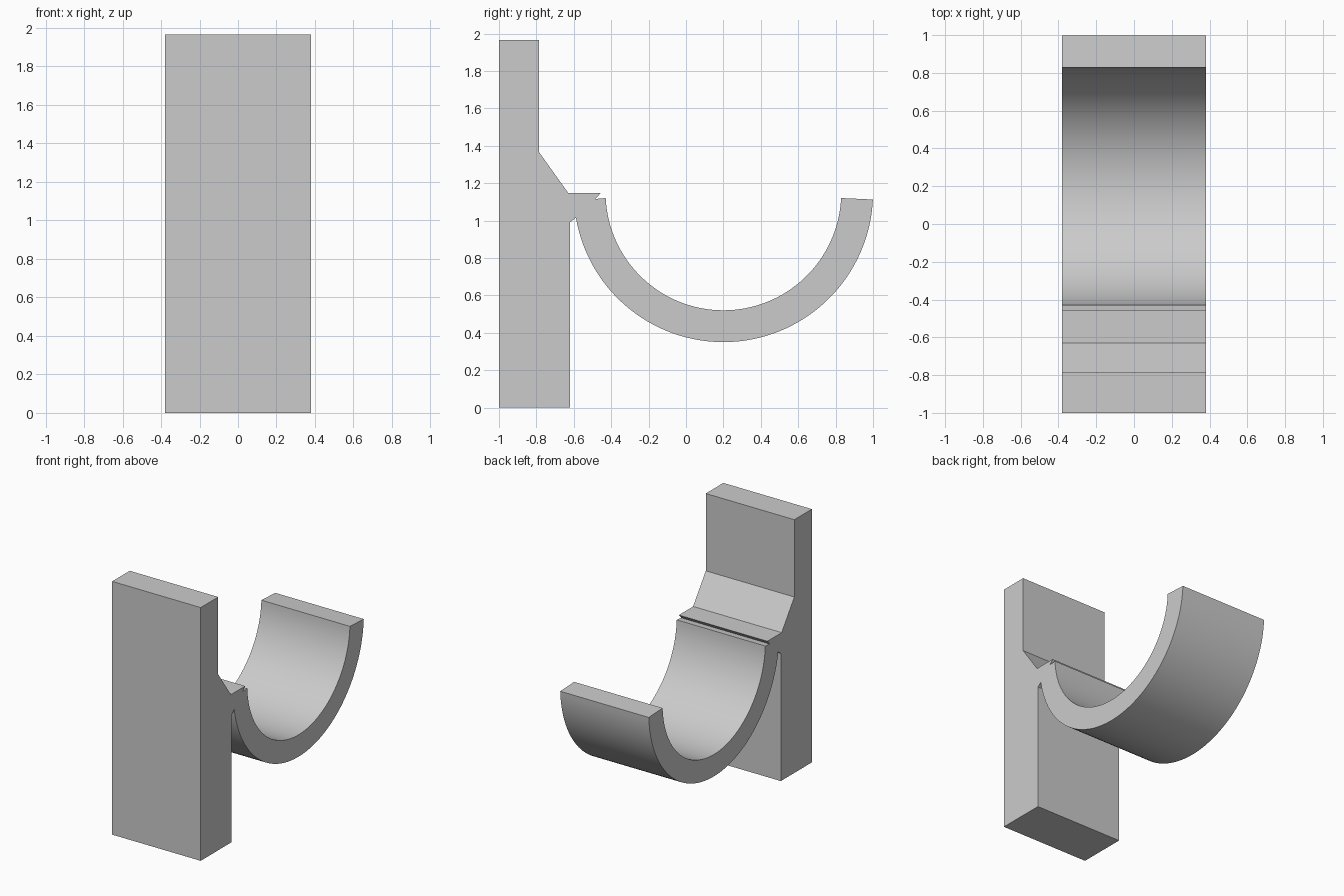
import bpy, bmesh
from math import sin, cos, radians

cube = bpy.data.objects.get("Cube")
if cube:
    bpy.data.objects.remove(cube, do_unlink=True)

HALF_WIDTH = 0.38
CENTRE_Y, CENTRE_Z = 0.2, 1.15

grey = bpy.data.materials.new("light grey")
grey.use_nodes = True
colour = (0.6, 0.6, 0.6, 1)
grey.diffuse_color = colour
grey.node_tree.nodes["Principled BSDF"].inputs["Base Color"].default_value = colour


def arc(radius, start, end, steps=64):
    """Points in y, z around the cradle centre, angles in degrees."""
    angles = [radians(start + (end - start) * i / steps) for i in range(steps + 1)]
    return [(CENTRE_Y + radius * cos(a), CENTRE_Z + radius * sin(a)) for a in angles]


# Side profile: back plate, gusset, small lip, then the cradle
profile = [(-0.62, 0.99), (-0.62, 0), (-1, 0), (-1, 1.965), (-0.785, 1.965),
           (-0.785, 1.365), (-0.63, 1.148), (-0.455, 1.148), (-0.485, 1.115)]
profile += arc(0.63, 182.7, 357.3)
profile += arc(0.8, 357.3, 189.7)

# Extrude the profile across the width
bm = bmesh.new()
side = bm.faces.new([bm.verts.new((-HALF_WIDTH, y, z)) for y, z in profile])
result = bmesh.ops.extrude_face_region(bm, geom=[side], use_keep_orig=True)
moved = [v for v in result["geom"] if isinstance(v, bmesh.types.BMVert)]
bmesh.ops.translate(bm, verts=moved, vec=(2 * HALF_WIDTH, 0, 0))
bmesh.ops.recalc_face_normals(bm, faces=bm.faces)

mesh = bpy.data.meshes.new("wall_bracket")
bm.to_mesh(mesh)
bm.free()
mesh.materials.append(grey)
bracket = bpy.data.objects.new("wall_bracket", mesh)
bpy.context.collection.objects.link(bracket)

# Smooth the curved cradle, keep the edges crisp
bpy.ops.object.select_all(action='DESELECT')
bracket.select_set(True)
bpy.context.view_layer.objects.active = bracket
bpy.ops.object.shade_smooth_by_angle(angle=radians(20))
